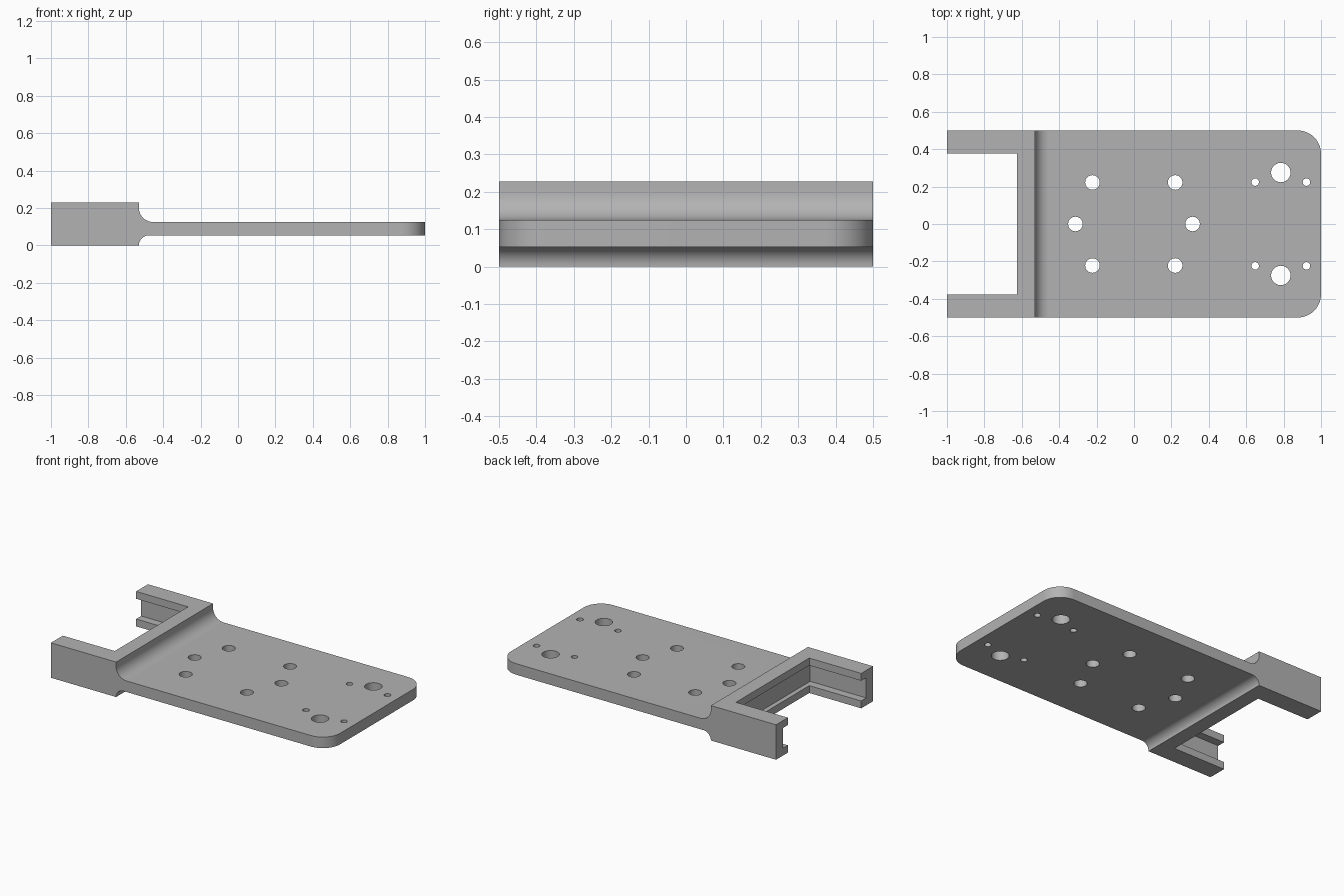
import bpy, bmesh, math

if "Cube" in bpy.data.objects:
    bpy.data.objects.remove(bpy.data.objects["Cube"], do_unlink=True)

GREY = (0.45, 0.45, 0.45, 1.0)
grey = bpy.data.materials.new("plain grey")
grey.use_nodes = True
grey.diffuse_color = GREY
grey.node_tree.nodes["Principled BSDF"].inputs["Base Color"].default_value = GREY

HALF_W = 0.5
BLOCK_X = -0.53               # shoulder between thick block and thin plate
BLOCK_TOP = 0.228
PLATE_LOW, PLATE_TOP = 0.053, 0.125


def arc(cx, cz, r, start, end, steps=12):
    """Points of an arc in the xz plane, angles in degrees."""
    angles = [math.radians(start + (end - start) * i / steps) for i in range(steps + 1)]
    return [(cx + r * math.cos(a), cz + r * math.sin(a)) for a in angles]


# Side profile: thick block, concave fillets, thin plate
low_r, top_r = PLATE_LOW, 0.075
profile = [(-1, 0)]
profile += arc(BLOCK_X + low_r, 0, low_r, 180, 90)
profile += [(1, PLATE_LOW), (1, PLATE_TOP)]
profile += arc(BLOCK_X + top_r, PLATE_TOP + top_r, top_r, 270, 180)
profile += [(BLOCK_X, BLOCK_TOP), (-1, BLOCK_TOP)]

bm = bmesh.new()
face = bm.faces.new([bm.verts.new((x, -HALF_W, z)) for x, z in profile])
extruded = bmesh.ops.extrude_face_region(bm, geom=[face])["geom"]
bmesh.ops.translate(bm, vec=(0, 2 * HALF_W, 0),
                    verts=[v for v in extruded if isinstance(v, bmesh.types.BMVert)])

# Rounded corners at the free end of the plate
corners = [e for e in bm.edges
           if all(v.co.x > 0.99 for v in e.verts)
           and abs(e.verts[0].co.y - e.verts[1].co.y) < 0.01]
bmesh.ops.bevel(bm, geom=corners, offset=0.125, offset_type='OFFSET',
                segments=14, profile=0.5, affect='EDGES')
bmesh.ops.recalc_face_normals(bm, faces=bm.faces)
mesh = bpy.data.meshes.new("mounting_plate")
bm.to_mesh(mesh)
bm.free()
mesh.materials.append(grey)
plate = bpy.data.objects.new("mounting_plate", mesh)
bpy.context.collection.objects.link(plate)
bpy.context.view_layer.objects.active = plate


def cut(cutter):
    """Subtract a cutter from the plate, then discard it."""
    cutter.hide_render = True
    cutter.data.materials.append(grey)
    mod = plate.modifiers.new("cut", 'BOOLEAN')
    mod.operation, mod.solver, mod.object = 'DIFFERENCE', 'EXACT', cutter
    bpy.context.view_layer.objects.active = plate
    bpy.ops.object.modifier_apply(modifier=mod.name)
    bpy.data.objects.remove(cutter, do_unlink=True)


def cut_box(x_end, half_y, z0, z1):
    """Box opening through the arm end of the block."""
    x_start = -1.2
    bpy.ops.mesh.primitive_cube_add(size=1, location=((x_start + x_end) / 2, 0, (z0 + z1) / 2))
    box = bpy.context.object
    box.scale = (x_end - x_start, 2 * half_y, z1 - z0)
    cut(box)


def cut_hole(x, y, r):
    bpy.ops.mesh.primitive_cylinder_add(vertices=32, radius=r, depth=0.4, location=(x, y, 0.1))
    cut(bpy.context.object)


# Open slot between the arms, and the groove around its inner walls
cut_box(-0.625, 0.378, -0.1, 0.4)
cut_box(-0.595, 0.43, 0.048, 0.18)

# Round holes through the plate
for side in (-1, 1):
    cut_hole(0.313 * side, 0, 0.039)
    for x in (-0.222, 0.22):
        cut_hole(x, 0.222 * side, 0.039)
    cut_hole(0.785, 0.275 * side, 0.052)
    for x in (0.648, 0.922):
        cut_hole(x, 0.224 * side, 0.02)

# Smooth the fillets and hole walls, keep the edges sharp
bpy.ops.object.select_all(action='DESELECT')
plate.select_set(True)
bpy.context.view_layer.objects.active = plate
bpy.ops.object.shade_smooth_by_angle(angle=math.radians(30))
